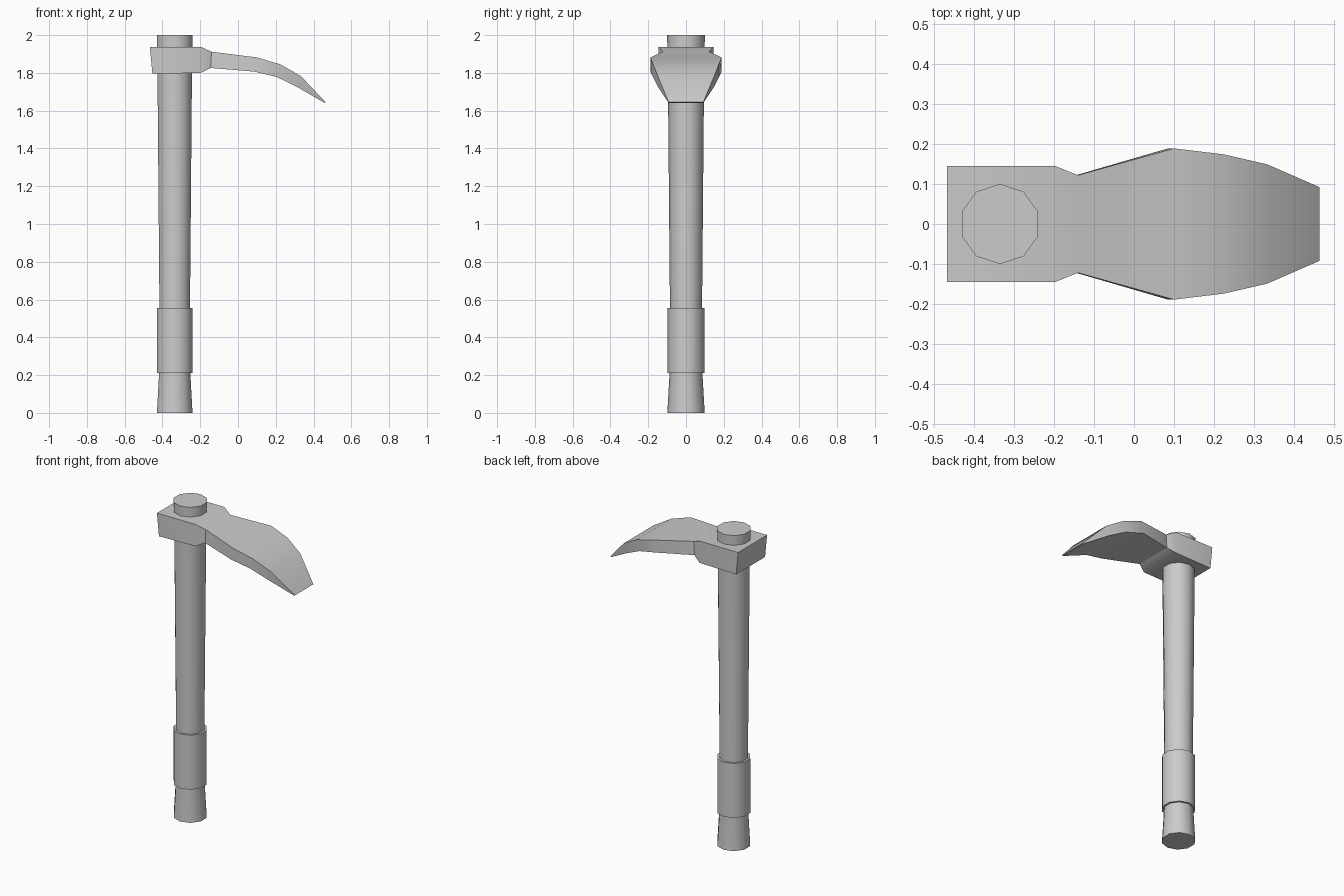
import bpy, bmesh, math

if "Cube" in bpy.data.objects:
    bpy.data.objects.remove(bpy.data.objects["Cube"])

HX = -0.335  # handle axis
SIDES = 10


def make_object(name, bm):
    bmesh.ops.recalc_face_normals(bm, faces=bm.faces)
    mesh = bpy.data.meshes.new(name)
    bm.to_mesh(mesh)
    bm.free()
    ob = bpy.data.objects.new(name, mesh)
    bpy.context.collection.objects.link(ob)
    return ob


def loft(name, rings):
    """Skin closed rings of equal length and cap both ends."""
    bm = bmesh.new()
    loops = [[bm.verts.new(p) for p in ring] for ring in rings]
    n = len(loops[0])
    for a, b in zip(loops, loops[1:]):
        for i in range(n):
            j = (i + 1) % n
            bm.faces.new((a[i], a[j], b[j], b[i]))
    bm.faces.new(loops[0])
    bm.faces.new(loops[-1])
    return make_object(name, bm)


def turned(name, profile):
    """Ten-sided turned part from (radius, z) pairs; shaded smooth round the side."""
    rings = []
    for r, z in profile:
        angles = [math.pi / 2 + i * math.tau / SIDES for i in range(SIDES)]
        rings.append([(HX + r * math.cos(a), r * math.sin(a), z) for a in angles])
    ob = loft(name, rings)
    for f in ob.data.polygons:
        f.use_smooth = len(f.vertices) == 4
    ob.data.set_sharp_from_angle(angle=math.radians(50))
    return ob


# Handle: flared foot, slender waist, widening to the top
turned("handle", [(0.099, 0), (0.087, 0.21), (0.085, 0.555), (0.096, 1.80), (0.1, 2.0)])

# Wrapped grip sleeve
turned("grip", [(0.099, 0.21), (0.099, 0.555)])

# Adze head: top x, top z, bottom x, bottom z, half width
sections = [
    (-0.467, 1.938, -0.453, 1.795, 0.145),
    (-0.197, 1.938, -0.197, 1.800, 0.145),
    (-0.140, 1.912, -0.145, 1.826, 0.122),
    (0.100, 1.882, 0.085, 1.807, 0.189),
    (0.225, 1.845, 0.205, 1.778, 0.174),
    (0.333, 1.783, 0.310, 1.727, 0.149),
    (0.464, 1.645, 0.459, 1.641, 0.092),
]
head = loft("adze_head", [
    [(tx, -w, tz), (tx, w, tz), (bx, w, bz), (bx, -w, bz)]
    for tx, tz, bx, bz, w in sections
])
for f in head.data.polygons:
    f.use_smooth = True
head.data.set_sharp_from_angle(angle=math.radians(30))
